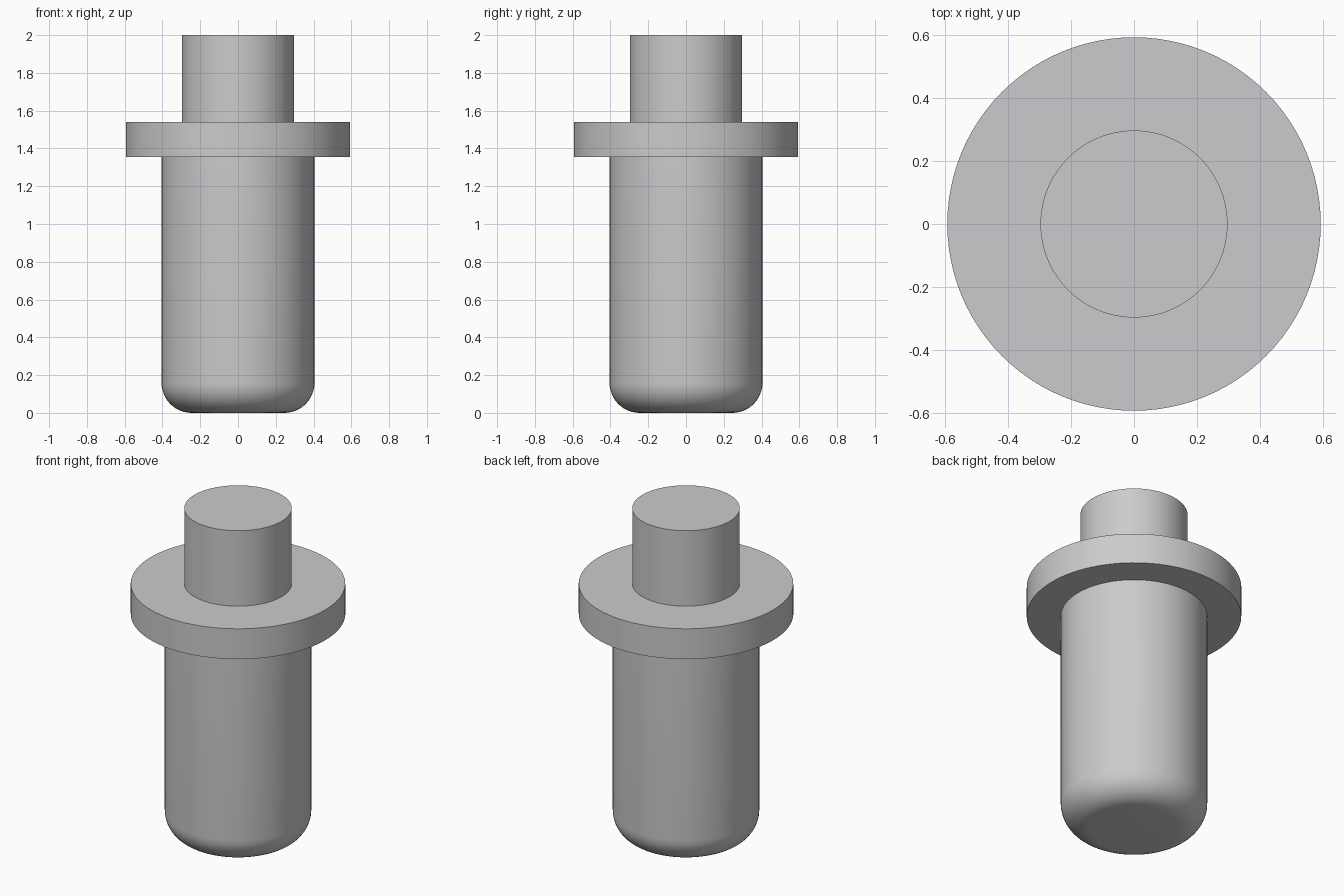
import bpy, bmesh
from math import sin, cos, pi

if "Cube" in bpy.data.objects:
    bpy.data.objects.remove(bpy.data.objects["Cube"], do_unlink=True)

SEGMENTS = 96
BODY_R, FLANGE_R, PIN_R = 0.405, 0.593, 0.297
FLANGE_Z0, FLANGE_Z1, TOP = 1.355, 1.54, 2.0
FILLET = 0.16

metal = bpy.data.materials.new("light_grey_metal")
metal.use_nodes = True
colour = (0.6, 0.6, 0.61, 1)
metal.diffuse_color = colour
metal.node_tree.nodes["Principled BSDF"].inputs["Base Color"].default_value = colour


def lathe(name, profile):
    """Turn an (radius, height) profile, listed bottom to top, around z."""
    bm = bmesh.new()
    verts = [bm.verts.new((r, 0, z)) for r, z in profile]
    edges = [bm.edges.new(pair) for pair in zip(verts, verts[1:])]
    bmesh.ops.spin(bm, geom=verts + edges, cent=(0, 0, 0), axis=(0, 0, 1),
                   angle=2 * pi, steps=SEGMENTS, use_duplicate=False)
    bmesh.ops.remove_doubles(bm, verts=bm.verts, dist=1e-4)
    # Orient the surface outward: a profile rising from the axis faces away from it
    bm.normal_update()
    if sum(f.normal.x * f.calc_center_median().x for f in bm.faces) < 0:
        bmesh.ops.reverse_faces(bm, faces=bm.faces)
    mesh = bpy.data.meshes.new(name)
    bm.to_mesh(mesh)
    bm.free()
    mesh.materials.append(metal)
    obj = bpy.data.objects.new(name, mesh)
    bpy.context.collection.objects.link(obj)
    bpy.ops.object.select_all(action="DESELECT")
    obj.select_set(True)
    bpy.context.view_layer.objects.active = obj
    bpy.ops.object.shade_smooth_by_angle(angle=pi / 6)


# Main shaft with a rounded lower edge
steps = 12
fillet = [(BODY_R - FILLET + FILLET * sin(a), FILLET - FILLET * cos(a))
          for a in (i * pi / 2 / steps for i in range(steps + 1))]
lathe("lower_shaft", [(0, 0)] + fillet + [(BODY_R, FLANGE_Z0)])

# Wide collar, open where the shaft and the pin meet it
lathe("collar", [(BODY_R, FLANGE_Z0), (FLANGE_R, FLANGE_Z0),
                 (FLANGE_R, FLANGE_Z1), (PIN_R, FLANGE_Z1)])

# Narrow pin with a flat top
lathe("upper_pin", [(PIN_R, FLANGE_Z1), (PIN_R, TOP), (0, TOP)])
